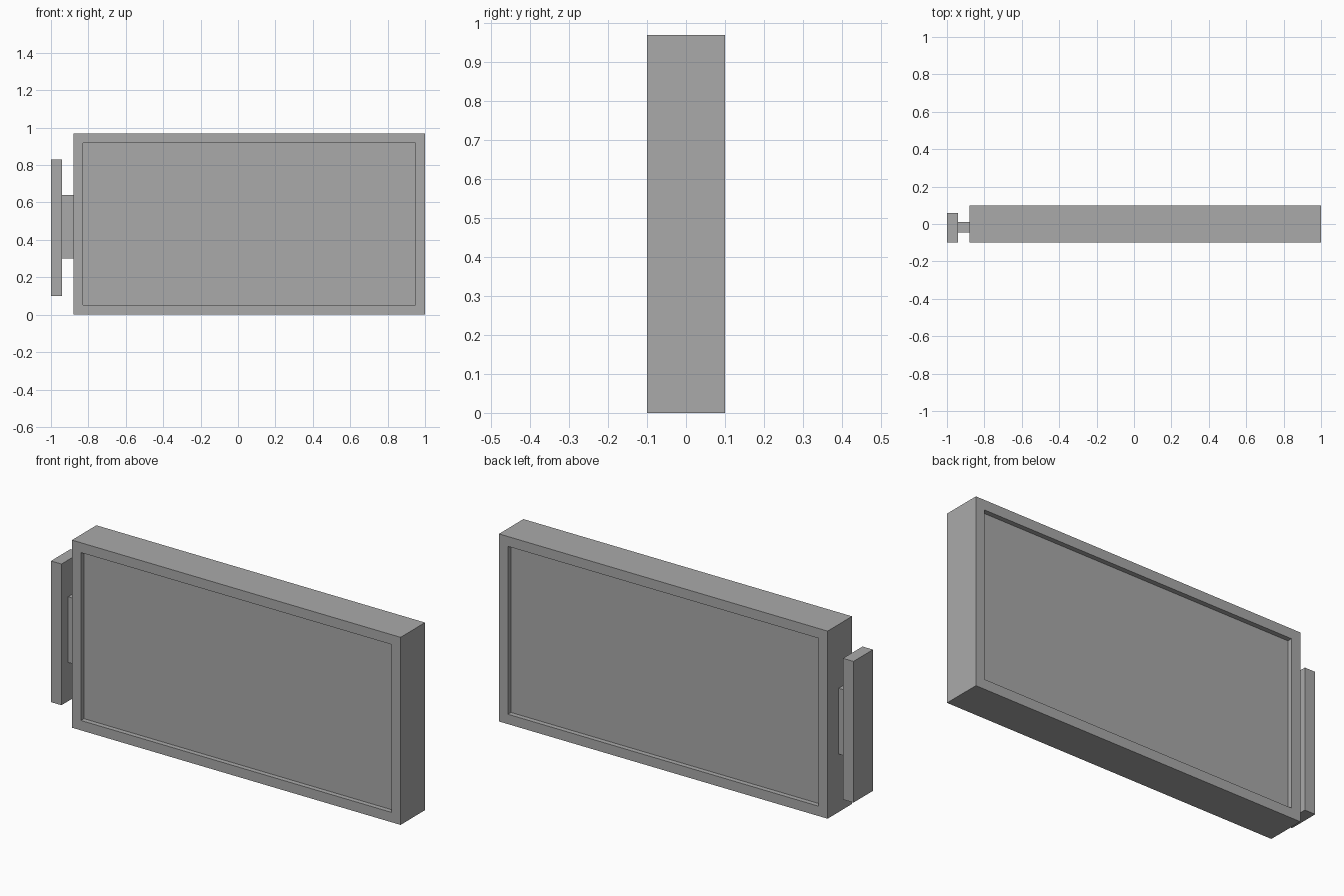
import bpy
import bmesh
from mathutils import Vector

cube = bpy.data.objects.get("Cube")
if cube:
    bpy.data.objects.remove(cube, do_unlink=True)

grey = bpy.data.materials.new("plain grey")
grey.use_nodes = True
colour = (0.4, 0.4, 0.4, 1)
grey.diffuse_color = colour
grey.node_tree.nodes["Principled BSDF"].inputs["Base Color"].default_value = colour


def box(name, low, high, recess=None):
    """Box between two corners, with optional (border, depth) recess front and back."""
    low, high = Vector(low), Vector(high)
    bm = bmesh.new()
    bmesh.ops.create_cube(bm, size=1)
    for v in bm.verts:
        v.co = Vector((v.co[i] + 0.5) * (high[i] - low[i]) + low[i] for i in range(3))
    bm.normal_update()
    if recess:
        border, depth = recess
        for face in [f for f in bm.faces if abs(f.normal.y) > 0.9]:
            inward = -face.normal.copy()
            bmesh.ops.inset_individual(bm, faces=[face], thickness=border)
            # Push a fresh copy of the inner face in to make square walls
            inner = bmesh.ops.extrude_discrete_faces(bm, faces=[face])["faces"]
            bmesh.ops.translate(bm, verts=inner[0].verts[:], vec=inward * depth)
    mesh = bpy.data.meshes.new(name)
    bm.to_mesh(mesh)
    bm.free()
    mesh.materials.append(grey)
    obj = bpy.data.objects.new(name, mesh)
    bpy.context.collection.objects.link(obj)
    return obj


# Framed slab with a shallow recess on both broad sides
box("framed_panel", (-0.88, -0.1, 0), (1, 0.1, 0.97), recess=(0.072, 0.025))
# Side bracket: short connector and upright plate
box("connector", (-0.94, -0.045, 0.3), (-0.88, 0.01, 0.64))
box("side_plate", (-1, -0.1, 0.1), (-0.94, 0.06, 0.83))
